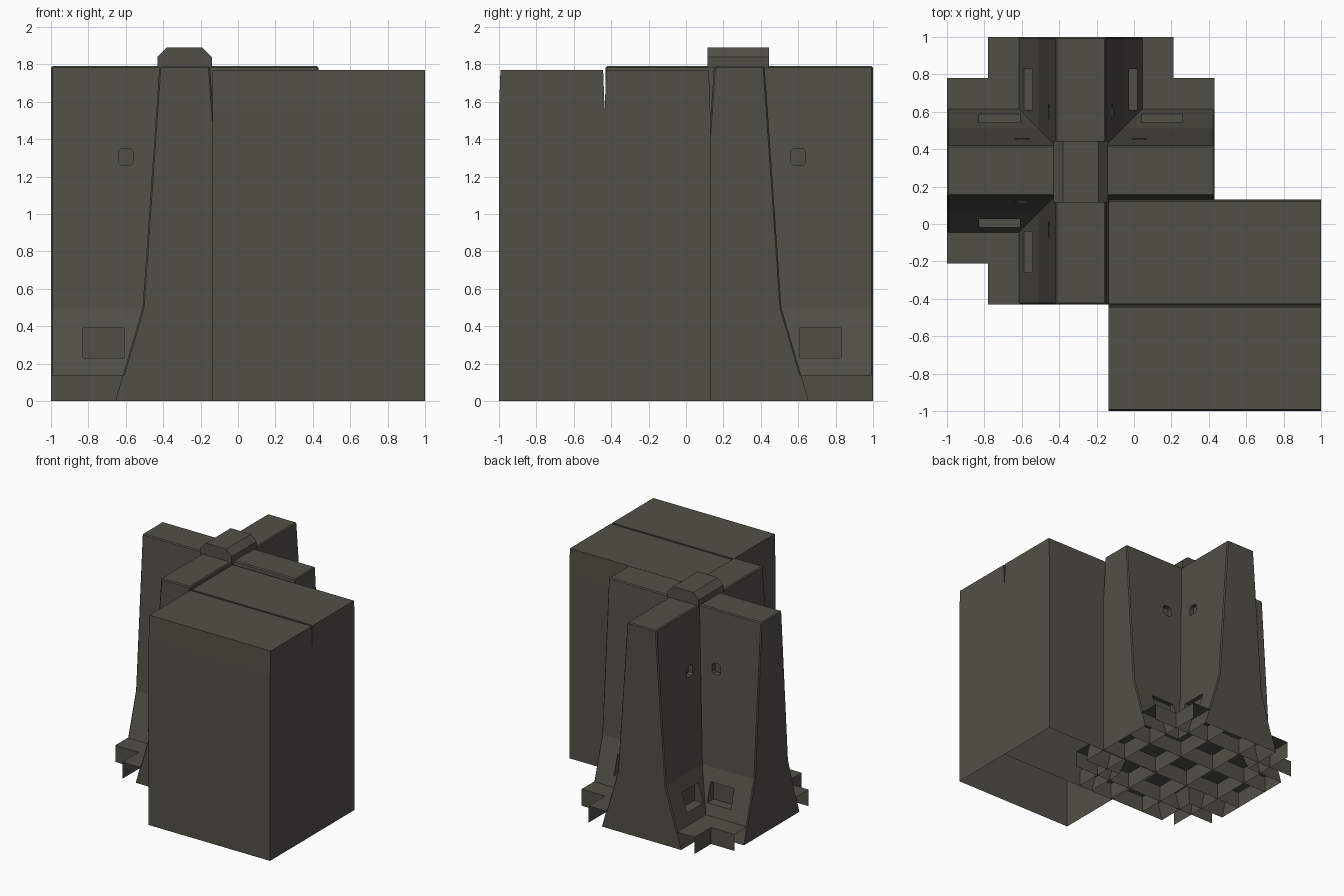
import bpy, bmesh
from math import pi
from mathutils import Matrix, Vector

if "Cube" in bpy.data.objects:
    bpy.data.objects.remove(bpy.data.objects["Cube"], do_unlink=True)

CX, CY = -0.285, 0.285      # middle of the crossing walls
ARM = 0.715                 # arm length from the middle
BASE = 0.14                 # height of the footing
TOP = 1.79

mat = bpy.data.materials.new("olive grey")
mat.use_nodes = True
colour = (0.083, 0.08, 0.062, 1)
mat.diffuse_color = colour
mat.node_tree.nodes["Principled BSDF"].inputs["Base Color"].default_value = colour


def finish(name, bm, origin=(CX, CY, 0)):
    bmesh.ops.recalc_face_normals(bm, faces=bm.faces)
    mesh = bpy.data.meshes.new(name)
    bm.to_mesh(mesh)
    bm.free()
    mesh.materials.append(mat)
    ob = bpy.data.objects.new(name, mesh)
    ob.location = origin
    bpy.context.collection.objects.link(ob)
    return ob


def prism(bm, points, depth):
    """Closed solid: a polygon pushed along a vector."""
    face = bm.faces.new([bm.verts.new(p) for p in points])
    grown = bmesh.ops.extrude_face_region(bm, geom=[face], use_keep_orig=True)["geom"]
    verts = [g for g in grown if isinstance(g, bmesh.types.BMVert)]
    bmesh.ops.translate(bm, verts=verts, vec=depth)
    return list(face.verts) + verts


def sheet(bm, *points):
    bm.faces.new([bm.verts.new(p) for p in points])


def boolean(ob, other, operation):
    mod = ob.modifiers.new(operation.lower(), "BOOLEAN")
    mod.operation = operation
    mod.solver = "EXACT"
    mod.object = other
    other.hide_render = True
    other.hide_set(True)


# Crossing walls: one flared profile, pushed along each direction
half = [(0.135, TOP), (0.225, 0.5), (0.33, BASE)]
profile = half + [(-w, z) for w, z in reversed(half)]


def wall(name, turn):
    bm = bmesh.new()
    prism(bm, [(w, -ARM, z) for w, z in profile], (0, 2 * ARM, 0))
    bmesh.ops.recalc_face_normals(bm, faces=bm.faces)
    edges = [e for e in bm.edges if any(v.co.z > BASE + 0.01 for v in e.verts)
             and e.calc_face_angle(0) > 0.5]
    bmesh.ops.bevel(bm, geom=edges, offset=0.008, segments=1, affect="EDGES")
    bm.transform(Matrix.Rotation(turn, 4, "Z"))
    return finish(name, bm)


walls = wall("crossing_walls", 0)
side_wall = wall("side_wall_helper", pi / 2)

# Pockets and small holes on both sides of all four arms
bm = bmesh.new()
for quarter in range(4):
    for side in (1, -1):
        pocket = [(0.325, 0.22, 0.23), (0.545, 0.22, 0.23),
                  (0.545, 0.22, 0.39), (0.325, 0.22, 0.39)]
        hole = [(0.315 + a, 0.13, 1.305 + b) for a, b in
                [(0.04, 0.03), (0.025, 0.045), (-0.025, 0.045), (-0.04, 0.03),
                 (-0.04, -0.03), (-0.025, -0.045), (0.025, -0.045), (0.04, -0.03)]]
        verts = prism(bm, pocket, (0, 0.1, 0)) + prism(bm, hole, (0, 0.1, 0))
        place = Matrix.Rotation(quarter * pi / 2, 4, "Z") @ Matrix.Diagonal((1, side, 1, 1))
        bmesh.ops.transform(bm, matrix=place, verts=verts)
cutter = finish("pocket_cutter", bm)

boolean(walls, side_wall, "UNION")
boolean(walls, cutter, "DIFFERENCE")

# Skirts carrying the flare down to the ground, open underneath
bm = bmesh.new()
for quarter in range(4):
    spin = Matrix.Rotation(quarter * pi / 2, 3, "Z")
    for side in (1, -1):
        sheet(bm, *[spin @ Vector((u, side * v, z)) for u, v, z in
                    [(0.33, 0.33, BASE), (ARM, 0.33, BASE), (ARM, 0.37, 0), (0.37, 0.37, 0)]])
    sheet(bm, *[spin @ Vector((ARM, v, z)) for v, z in
                [(-0.33, BASE), (0.33, BASE), (0.37, 0), (-0.37, 0)]])
finish("wall_skirts", bm)

# Footing: stepped top sheets over a lattice of thin ribs
bm = bmesh.new()
REACH = 0.495
for quarter in range(4):
    spin = Matrix.Rotation(quarter * pi / 2, 3, "Z")
    outline = [(0.32, 0.32), (ARM, 0.32), (ARM, REACH), (REACH, REACH), (REACH, ARM), (0.32, ARM)]
    sheet(bm, *[spin @ Vector((x, y, BASE)) for x, y in outline])
for offset in (-REACH, -REACH / 3, REACH / 3, REACH):
    sheet(bm, *[(offset, s, z) for s, z in [(-ARM, 0), (ARM, 0), (ARM, BASE), (-ARM, BASE)]])
    sheet(bm, *[(s, offset, z) for s, z in [(-ARM, 0), (ARM, 0), (ARM, BASE), (-ARM, BASE)]])
finish("footing_lattice", bm)

# Chamfered cap over the crossing
bm = bmesh.new()
cap = [(0.145, TOP - 0.01), (0.145, 1.84), (0.095, 1.89)]
prism(bm, [(x, -0.17, z) for x, z in cap] + [(-x, -0.17, z) for x, z in reversed(cap)],
      (0, 0.33, 0))
finish("crossing_cap", bm)

# Two big hollow blocks, drawn in slightly at the top and open below
for name, front in (("front_block", -1.0), ("rear_block", -0.435)):
    back = front + 0.565
    bm = bmesh.new()
    prism(bm, [(-0.135, y, z) for y, z in
               [(front, 0), (front, 1.55), (front + 0.008, 1.77),
                (back - 0.008, 1.77), (back, 1.55), (back, 0)]], (1.135, 0, 0))
    under = [f for f in bm.faces if all(v.co.z < 0.01 for v in f.verts)]
    bmesh.ops.delete(bm, geom=under, context="FACES_ONLY")
    finish(name, bm, (0, 0, 0))
